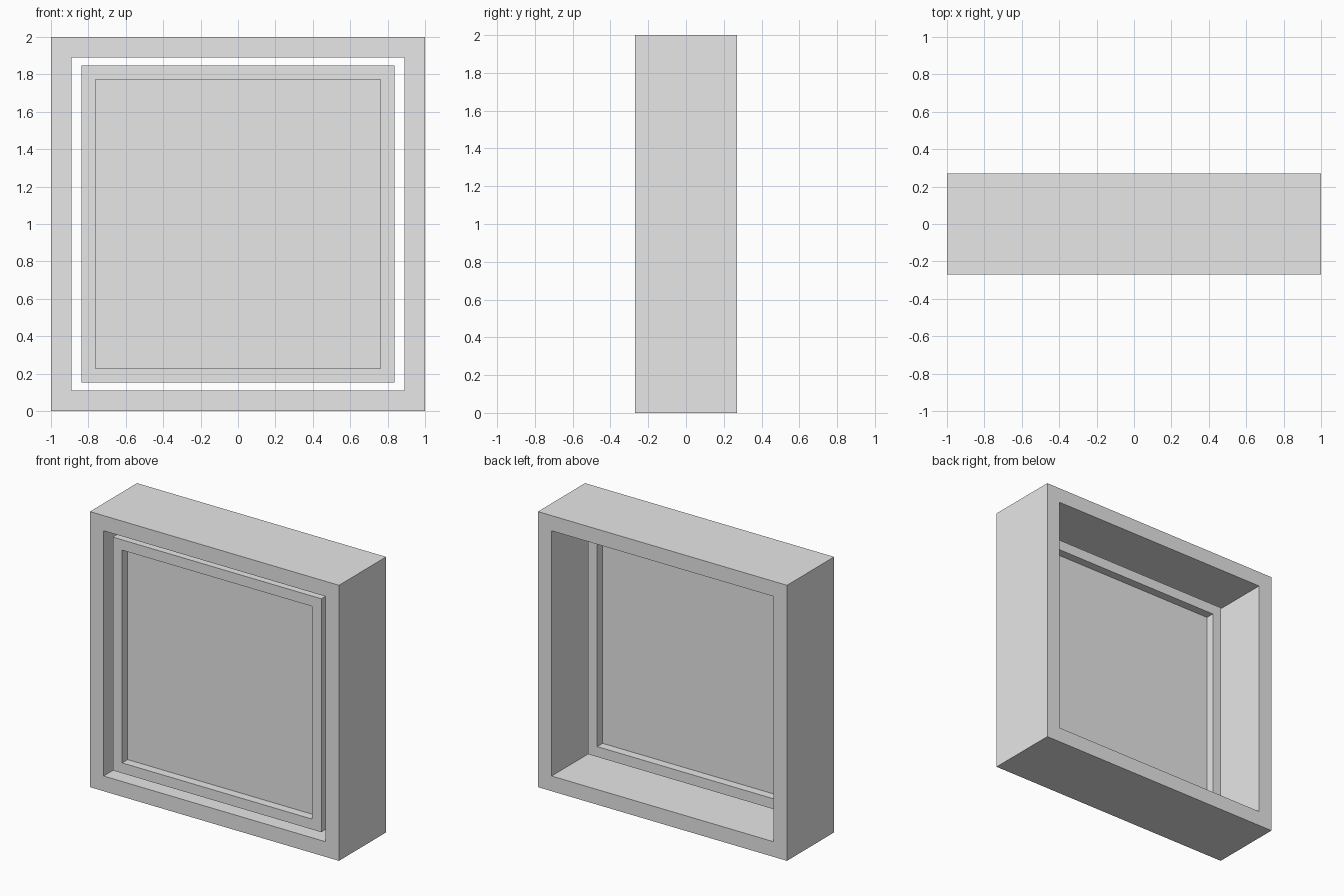
import bpy
import bmesh

if "Cube" in bpy.data.objects:
    bpy.data.objects.remove(bpy.data.objects["Cube"])

grey = bpy.data.materials.new("light grey")
grey.diffuse_color = (0.8, 0.8, 0.8, 1)
grey.use_nodes = True
grey.node_tree.nodes["Principled BSDF"].inputs["Base Color"].default_value = grey.diffuse_color
MID_Z = 1.0


def make_object(name, bm):
    bmesh.ops.recalc_face_normals(bm, faces=bm.faces)
    mesh = bpy.data.meshes.new(name)
    bm.to_mesh(mesh)
    bm.free()
    mesh.materials.append(grey)
    obj = bpy.data.objects.new(name, mesh)
    bpy.context.collection.objects.link(obj)
    return obj


def loop(bm, half_x, half_z, y):
    """Four corners of an upright rectangle at depth y."""
    return [bm.verts.new((sx * half_x, y, MID_Z + sz * half_z))
            for sx, sz in ((-1, -1), (1, -1), (1, 1), (-1, 1))]


def frame(name, outer, inner, y0, y1):
    """Rectangular ring: sweep a four-point section around the opening."""
    bm = bmesh.new()
    rings = [loop(bm, *outer, y0), loop(bm, *outer, y1),
             loop(bm, *inner, y1), loop(bm, *inner, y0)]
    for r in range(4):
        a, b = rings[r], rings[(r + 1) % 4]
        for i in range(4):
            j = (i + 1) % 4
            bm.faces.new((a[i], a[j], b[j], b[i]))
    return make_object(name, bm)


def panel(name, half, y0, y1):
    bm = bmesh.new()
    a, b = loop(bm, *half, y0), loop(bm, *half, y1)
    bm.faces.new(a)
    bm.faces.new(b)
    for i in range(4):
        j = (i + 1) % 4
        bm.faces.new((a[i], a[j], b[j], b[i]))
    return make_object(name, bm)


# Deep outer casing
frame("outer_frame", (1.0, 1.0), (0.89, 0.89), -0.27, 0.27)
# Slim sash floating inside the casing, near the front
frame("inner_sash", (0.837, 0.847), (0.762, 0.772), -0.24, -0.07)
# Flat pane filling the sash opening
panel("pane", (0.762, 0.772), -0.177, -0.132)
